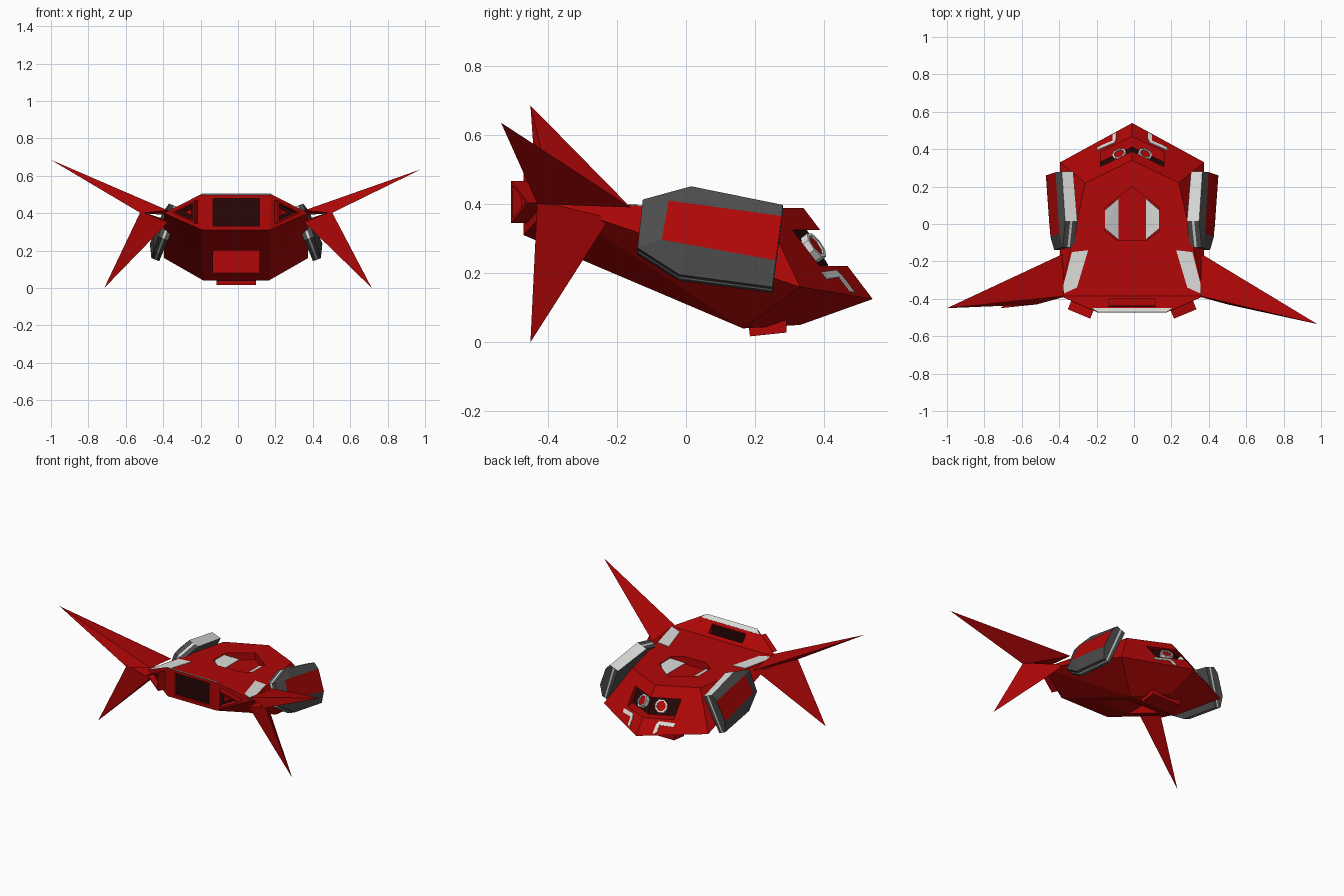
import bpy, bmesh, math
from mathutils import Vector as V

if "Cube" in bpy.data.objects:
    bpy.data.objects.remove(bpy.data.objects["Cube"])

X0 = -0.01  # the ship's symmetry plane

def mat(name, c):
    m = bpy.data.materials.new(name)
    m.diffuse_color = (*c, 1)
    m.use_nodes = True
    m.node_tree.nodes["Principled BSDF"].inputs["Base Color"].default_value = m.diffuse_color
    return m

RED = mat("red_paint", (0.44, 0.002, 0.002))
DARK = mat("dark_red_interior", (0.02, 0.002, 0.002))
WHITE = mat("off_white", (0.72, 0.72, 0.70))
GREY = mat("dark_grey", (0.075, 0.075, 0.075))

def finish(name, bm, mats):
    bmesh.ops.recalc_face_normals(bm, faces=bm.faces)
    me = bpy.data.meshes.new(name)
    bm.to_mesh(me)
    bm.free()
    for m in mats:
        me.materials.append(m)
    ob = bpy.data.objects.new(name, me)
    bpy.context.collection.objects.link(ob)
    return ob

def place(pts, s=1):
    return [V((s * p[0] + X0, p[1], p[2])) for p in pts]

def hull_bm(pts):
    bm = bmesh.new()
    for p in pts:
        bm.verts.new(p)
    r = bmesh.ops.convex_hull(bm, input=bm.verts)
    junk = {g for g in r["geom_interior"] if isinstance(g, bmesh.types.BMVert)}
    bmesh.ops.delete(bm, geom=list(junk), context='VERTS')
    bmesh.ops.dissolve_limit(bm, angle_limit=0.01, verts=bm.verts, edges=bm.edges)
    return bm

def solid(name, pts, m=RED, s=1):
    return finish(name, hull_bm(place(pts, s)), [m])

def plate(name, pts, n, m=WHITE, s=1, t=0.003):
    n = V(n).normalized()
    P = [V(p) for p in pts]
    return solid(name, [p - n * 0.002 for p in P] + [p + n * t for p in P], m, s)

def box_pts(x, y0, y1, z0, z1):
    return [(a, b, c) for a in (-x, x) for b in (y0, y1) for c in (z0, z1)]

def cut(target, name, pts, s=1):
    c = solid(name, pts, target.data.materials[0], s)
    c.hide_render = True
    c.hide_viewport = True
    c.display_type = 'WIRE'
    mod = target.modifiers.new(name, 'BOOLEAN')
    mod.operation = 'DIFFERENCE'
    mod.solver = 'EXACT'
    mod.object = c

def both(pts):
    return [(s * p[0], p[1], p[2]) for p in pts for s in (1, -1)]

def framed(name, pts, n, height, border, depth, m_out, m_in, s):
    # prism on a sloped face with a recessed centre
    n = V(n).normalized()
    P = [V(p) for p in pts]
    bm = hull_bm(place([p - n * 0.02 for p in P] + [p + n * height for p in P], s))
    bmesh.ops.recalc_face_normals(bm, faces=bm.faces)
    d = V((n.x * s, n.y, n.z))
    f = max(bm.faces, key=lambda q: q.normal.dot(d))
    bmesh.ops.inset_region(bm, faces=[f], thickness=border)
    r = bmesh.ops.extrude_discrete_faces(bm, faces=[f])["faces"][0]
    bmesh.ops.translate(bm, verts=r.verts, vec=-d * depth)
    r.material_index = 1
    return finish(name, bm, [m_out, m_in])

# main hull and raised tail
hull = solid("hull", both([(.385, -.385, .4), (.25, .22, .39), (.385, .33, .16),
             (.175, .165, .04), (.18, -.47, .31)]) +
             [(0, .34, .388), (0, .54, .125), (0, .33, .05)])
tail = solid("tail", both([(.385, -.385, .4), (.19, -.47, .5), (.18, -.47, .31)]))

# recesses in hull and tail
cut(hull, "belly_cutter", box_pts(.125, -.35, .07, 0, .2))
cut(hull, "deck_cutter", [(x, y, z) for z in (.345, .5) for x, y in
    ((0, .2), (.145, .09), (.145, -.04), (.08, -.085), (-.08, -.085), (-.145, -.04), (-.145, .09))])
visor = [(.345, .325), (.47, .325), (.56, .22), (.41, .22)]
for s in (1, -1):
    cut(hull, "visor_cutter", [(x, y - .47 * x, z) for y, z in visor for x in (-.004, .17)], s)
cut(tail, "rear_cutter", box_pts(.125, -.6, -.455, .33, .478))
cut(tail, "slot_cutter", box_pts(.125, -.44, -.40, .37, .6))
cut(hull, "slot_cutter", box_pts(.125, -.44, -.40, .37, .6))
plate("rear_opening_back", [(x, -.455, z) for x in (-.124, .124) for z in (.331, .477)],
      (0, -1, 0), DARK)
plate("slot_back", [(x, -.439, z) for x in (-.124, .124) for z in (.371, .46)],
      (0, 1, 0), DARK)
plate("tail_stripe", [(-.215, -.452, .479), (.215, -.452, .479), (.185, -.472, .502),
      (-.185, -.472, .502)], (0, .76, .65))
solid("belly_tab", [(x, y, z) for x in (-.105, .105)
      for y, z in ((.185, .017), (.29, .028), (.29, .07), (.18, .06))])

def deck(x, y):
    return (x, y, .4 - .0165 * (y + .385))

def nose(x, y):
    return (x, y, .388 - 1.315 * (y - .34) - .61 * x)

NOSE_N = (.61, 1.315, 1)
wing_tips = {1: (.99, -.535, .635), -1: (.99, -.45, .685)}
low_tips = {1: (.725, -.45, .0), -1: (.705, -.45, .0)}

# pod outlines in the y-z plane, forward is +y
pod = [(.28, .385), (.015, .437), (-.125, .40), (-.14, .265), (-.02, .19), (.25, .155)]
pod_panel = [(.277, .365), (.0, .403), (-.05, .41), (-.07, .297), (.0, .284), (.26, .237)]

for s, side in ((1, "right"), (-1, "left")):
    # wings: two spikes sharing a root
    root = [(.37, -.16, .39), (.51, -.43, .40), (.365, -.385, .415)]
    solid(side + "_upper_wing", root + [wing_tips[s]], s=s)
    root = [(.36, -.22, .36), (.51, -.43, .41), (.365, -.39, .35)]
    solid(side + "_lower_wing", root + [low_tips[s]], s=s)

    # triangular engine nozzle
    def on_side(x, z):
        return (x, -.47 + .085 * (x - .18) / .205, z)
    framed(side + "_nozzle", [on_side(.205, .345), on_side(.205, .467), on_side(.325, .403)],
           (.085, -.205, 0), .05, .016, .04, RED, DARK, s)
    framed(side + "_nozzle_core", [on_side(.228, .385), on_side(.228, .427), on_side(.27, .404)],
           (.085, -.205, 0), .03, .006, .01, RED, RED, s)

    # painted stripes on deck and nose
    plate(side + "_deck_stripe", [deck(.322, -.15), deck(.235, -.14), deck(.295, -.34),
          deck(.38, -.378)], (0, 0, 1), s=s)
    plate(side + "_nose_stripe", [nose(.185, .41), nose(.085, .452), nose(.095, .433),
          nose(.19, .393)], NOSE_N, s=s)
    plate(side + "_nose_stripe_tip", [nose(.085, .452), nose(.105, .435), nose(.105, .475),
          nose(.085, .487)], NOSE_N, s=s)

    # sloped white panels inside the deck recess
    plate(side + "_deck_panel", [(.075, .135, .35), (.145, .075, .385), (.145, -.025, .387),
          (.075, -.083, .35)], (-.45, 0, 1), s=s)

    # dark visor wall with octagonal eyes
    plate(side + "_visor_wall", [(x, y - .47 * x, z) for x in (0, .168)
          for y, z in ((.347, .324), (.409, .222))], (.47, 1, .62), DARK, s)
    u = V((1, -.47, 0)).normalized()
    w = V(NOSE_N).normalized().cross(u)
    c = V((.068, .372, .277))
    ring = [c + u * .04 * math.cos(a) + w * .044 * math.sin(a)
            for a in (math.pi / 8 + k * math.pi / 4 for k in range(8))]
    framed(side + "_eye", ring, NOSE_N, .008, .011, .006, WHITE, RED, s)

    # side pod: grey shell, white top edge and thin white band, red outer panel
    bm = bmesh.new()
    n = V((.93, 0, .37))
    inner = [V((.405 - .42 * (z - .17), y, z - .012)) for y, z in pod]
    rings = [[p + n * f * (.045 + .09 * (p.z - .143)) for p in inner] for f in (0, .4, .6, 1)]
    rings.append([V((.46 - .41 * (z - .24), y, z)) for y, z in pod_panel])
    R = [[bm.verts.new(p) for p in place(r, s)] for r in rings]
    bm.faces.new(R[0]).material_index = 0
    bm.faces.new(R[4]).material_index = 2
    for i in range(4):
        for k in range(6):
            j = (k + 1) % 6
            f = bm.faces.new((R[i][k], R[i][j], R[i + 1][j], R[i + 1][k]))
            f.material_index = 1 if i == 1 or (k == 0 and i < 3) else 0
    finish(side + "_pod", bm, [GREY, WHITE, RED])
